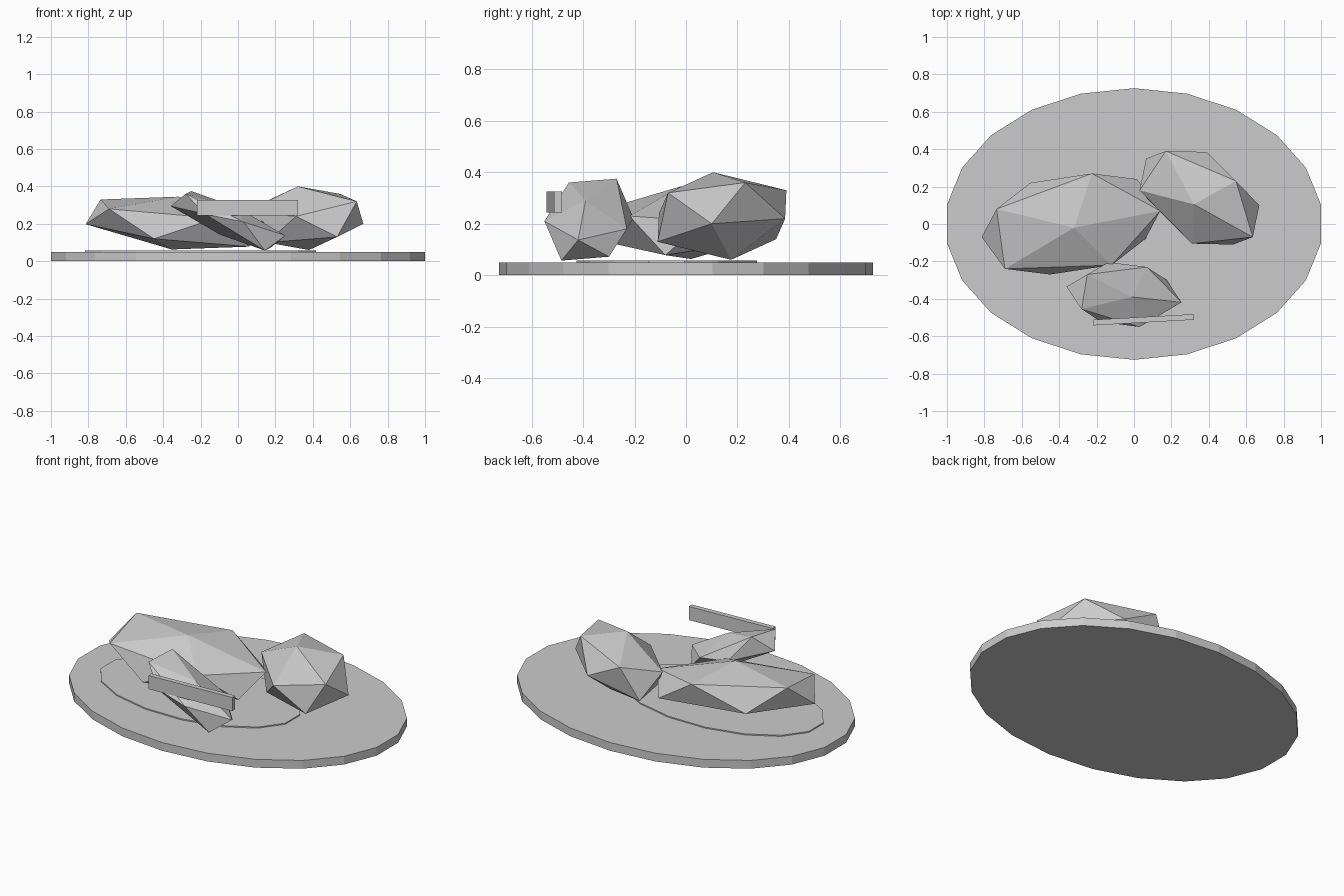
import bpy, bmesh, math
from mathutils import Vector

if "Cube" in bpy.data.objects:
    bpy.data.objects.remove(bpy.data.objects["Cube"])


def finish(name, bm):
    bmesh.ops.recalc_face_normals(bm, faces=bm.faces)
    mesh = bpy.data.meshes.new(name)
    bm.to_mesh(mesh)
    bm.free()
    obj = bpy.data.objects.new(name, mesh)
    bpy.context.collection.objects.link(obj)
    return obj


def oval_disc(name, sides, start_deg, center, rx, ry, z0, z1):
    bm = bmesh.new()
    ring = []
    for i in range(sides):
        a = math.radians(start_deg) + i * math.tau / sides
        ring.append(bm.verts.new((center[0] + rx * math.cos(a),
                                  center[1] + ry * math.sin(a), z0)))
    face = bm.faces.new(ring)
    ext = bmesh.ops.extrude_face_region(bm, geom=[face], use_keep_orig=True)
    top = [v for v in ext["geom"] if isinstance(v, bmesh.types.BMVert)]
    bmesh.ops.translate(bm, verts=top, vec=(0, 0, z1 - z0))
    return finish(name, bm)


def nugget(name, center, half):
    """Stretched icosahedron: six corners, each mirrored through the centre."""
    bm = bmesh.new()
    c = Vector(center)
    for p in half:
        bm.verts.new(p)
        bm.verts.new(2 * c - Vector(p))
    bmesh.ops.convex_hull(bm, input=bm.verts[:])
    return finish(name, bm)


# Plate and the thin sauce puddle on it
oval_disc("plate", 22, 90, (0, 0), 1.01, 0.726, 0, 0.05)
oval_disc("sauce", 16, 11.25, (-0.2, -0.075), 0.63, 0.357, 0.05, 0.057)

# Three faceted food chunks
nugget("large_chunk", (-0.337, 0, 0.204), [
    (-0.32, -0.02, 0.345), (-0.735, 0.08, 0.33), (-0.69, -0.24, 0.28),
    (-0.225, 0.27, 0.288), (0.14, 0.07, 0.21), (-0.12, -0.22, 0.23)])
nugget("right_chunk", (0.35, 0.14, 0.23), [
    (0.32, 0.105, 0.40), (0.17, 0.39, 0.33), (0.545, 0.23, 0.36),
    (0.635, -0.07, 0.32), (0.31, -0.105, 0.24), (0.03, 0.18, 0.26)])
nugget("front_chunk", (-0.053, -0.377, 0.216), [
    (-0.36, -0.335, 0.295), (-0.25, -0.27, 0.375), (-0.28, -0.455, 0.36),
    (-0.01, -0.39, 0.29), (0.03, -0.55, 0.21), (0.07, -0.23, 0.18)])

# Thin strip resting against the front chunk
bpy.ops.mesh.primitive_cube_add(size=1, location=(0.05, -0.512, 0.285),
                                rotation=(0, 0, math.radians(3.2)))
strip = bpy.context.object
strip.name = "front_strip"
strip.scale = (0.54, 0.03, 0.082)
